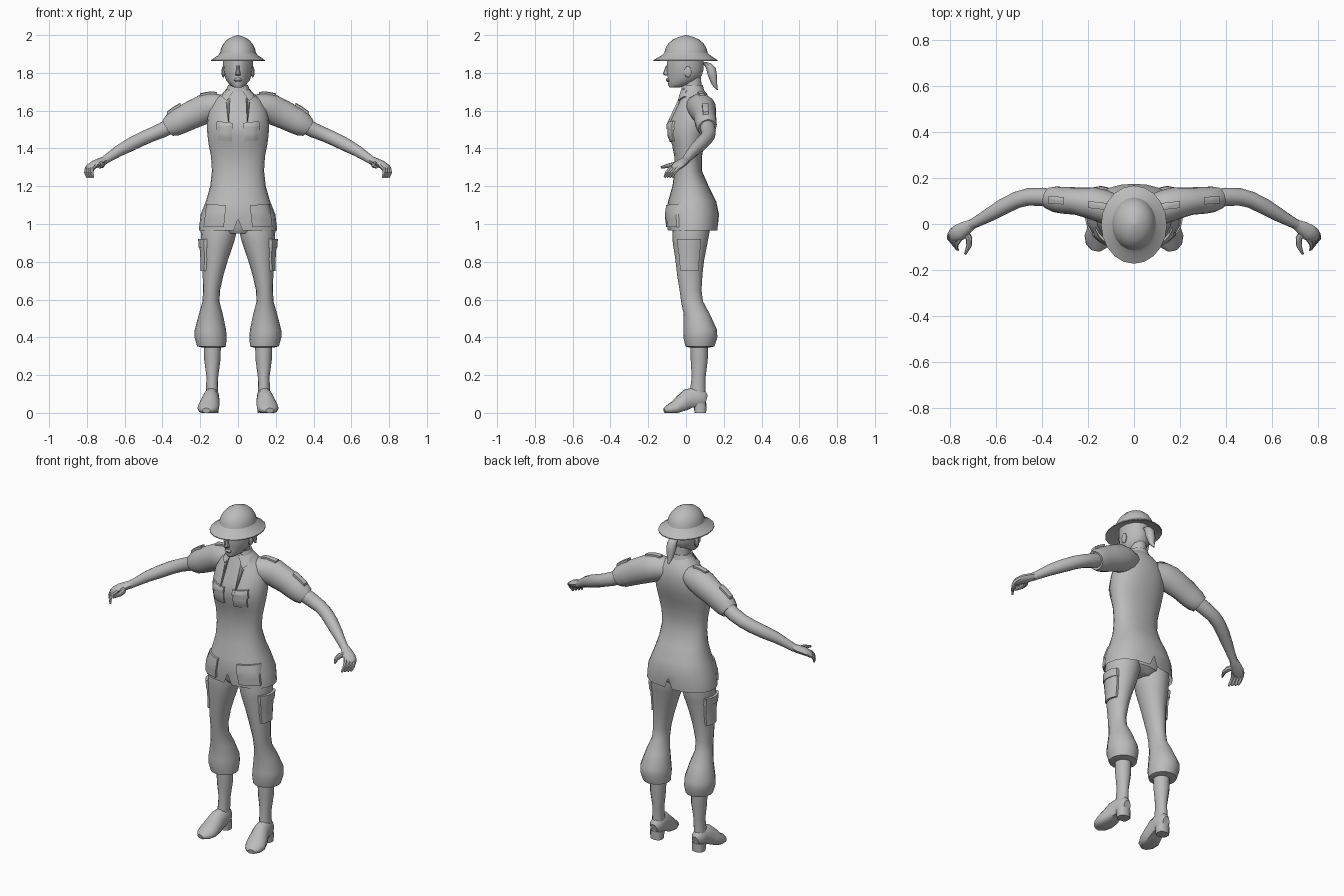
import bpy, bmesh, math
from mathutils import Vector
from mathutils.bvhtree import BVHTree

grey = bpy.data.materials.new("plain grey")
grey.diffuse_color = (0.5, 0.5, 0.5, 1)


def finish(name, bm, angle=40):
    bmesh.ops.recalc_face_normals(bm, faces=bm.faces)
    me = bpy.data.meshes.new(name)
    bm.to_mesh(me)
    tree = BVHTree.FromBMesh(bm)
    bm.free()
    me.materials.append(grey)
    ob = bpy.data.objects.new(name, me)
    bpy.context.collection.objects.link(ob)
    bpy.ops.object.select_all(action='DESELECT')
    ob.select_set(True)
    bpy.context.view_layer.objects.active = ob
    bpy.ops.object.shade_smooth_by_angle(angle=math.radians(angle))
    return tree


def loft(name, rings, n=16, path=False, power=1.0, caps=(True, True), tweak=None, side=1, angle=40):
    """Skin rings (x, y, z, ra, rb): level rings, or rings square to a path."""
    bm = bmesh.new()
    rows = []
    for i, (x, y, z, ra, rb) in enumerate(rings):
        u, v = Vector((1, 0, 0)), Vector((0, 1, 0))
        if path:
            a, b = rings[max(i - 1, 0)], rings[min(i + 1, len(rings) - 1)]
            t = (Vector(b[:3]) - Vector(a[:3])).normalized()
            u = t.cross(Vector((0, 0, 1))).normalized()
            v = u.cross(t)
        row = []
        for k in range(n):
            c, s = math.cos(2 * math.pi * k / n), math.sin(2 * math.pi * k / n)
            c = math.copysign(abs(c) ** power, c)
            s = math.copysign(abs(s) ** power, s)
            co = Vector((x, y, z)) + u * ra * c + v * rb * s
            if tweak:
                tweak(co, i, k)
            co.x *= side
            row.append(bm.verts.new(co))
        rows.append(row)
    for p, q in zip(rows, rows[1:]):
        for k in range(n):
            bm.faces.new((p[k], p[(k + 1) % n], q[(k + 1) % n], q[k]))
    if caps[0]:
        bm.faces.new(rows[0])
    if caps[1]:
        bm.faces.new(rows[-1])
    return finish(name, bm, angle)


def patch(name, tree, corners, direction, thick, n=6):
    """Thin plate draped on a surface by casting a grid of rays."""
    a, b, c, d = [Vector(p) for p in corners]
    ray = Vector(direction)
    bm = bmesh.new()
    top, low = {}, {}
    for i in range(n + 1):
        for j in range(n + 1):
            s, t = i / n, j / n
            p = a.lerp(b, s).lerp(d.lerp(c, s), t)
            hit = tree.ray_cast(p - ray, ray)[0]
            if hit is None:
                hit = tree.find_nearest(p)[0]
            top[i, j] = bm.verts.new(hit - ray * thick)
            low[i, j] = bm.verts.new(hit + ray * 0.01)
    for i in range(n):
        for j in range(n):
            for g in (top, low):
                bm.faces.new((g[i, j], g[i + 1, j], g[i + 1, j + 1], g[i, j + 1]))
        for p, q in (((i, 0), (i + 1, 0)), ((i, n), (i + 1, n)), ((0, i), (0, i + 1)), ((n, i), (n, i + 1))):
            bm.faces.new((top[p], top[q], low[q], low[p]))
    finish(name, bm)


def ball(name, centre, size, n=10):
    x, y, z = centre
    rx, ry, rz = size
    rings = [(x, y, z - rz * math.cos(a), rx * math.sin(a), ry * math.sin(a))
             for a in [0.1 + (math.pi - 0.2) * i / 6 for i in range(7)]]
    loft(name, rings, n)


# Shirt body, with bust and hem slits at front and back
def shape_shirt(co, ring, k):
    if co.y < 0:
        co.y -= 0.028 * math.exp(-(abs(co.x) - 0.07) ** 2 / 0.003 - (co.z - 1.5) ** 2 / 0.005)
    if ring == 0:
        if k in (6, 18):
            co.z += 0.06
        elif k in (5, 7, 17, 19):
            co.x *= 0.4


shirt_rows = [(.965, .208, -.1, .17), (1.05, .198, -.105, .175), (1.12, .17, -.095, .16),
              (1.2, .147, -.072, .12), (1.28, .138, -.06, .085), (1.36, .143, -.062, .085),
              (1.42, .155, -.07, .095), (1.47, .162, -.075, .11), (1.52, .165, -.075, .125),
              (1.56, .162, -.068, .133), (1.6, .155, -.058, .135), (1.65, .13, -.04, .13),
              (1.69, .085, -.025, .11), (1.72, .056, -.012, .085)]
shirt = loft("shirt", [(0, (f + b) / 2, z, rx, (b - f) / 2) for z, rx, f, b in shirt_rows],
             24, power=0.9, caps=(False, True), tweak=shape_shirt)
loft("trouser_seat", [(0, .02, .95, .08, .075), (0, .025, .98, .16, .1), (0, .03, 1.08, .165, .1)])

# Neck, collar band and head
loft("neck", [(0, .04, 1.68, .05, .048), (0, .035, 1.73, .043, .048), (0, .03, 1.8, .045, .05)], 14)
loft("collar_band", [(0, .036, 1.70, .068, .062), (0, .034, 1.735, .052, .055),
                     (0, .034, 1.733, .044, .047)], 16, caps=(False, False))


def shape_face(co, ring, k):
    # jaw narrows to the front, brow sits back a little
    if co.y < -.04:
        co.x *= 0.85


loft("head", [(0, -.062, 1.722, .022, .026), (0, -.042, 1.735, .046, .053), (0, -.017, 1.76, .062, .078),
              (0, -.008, 1.785, .071, .092), (0, -.004, 1.815, .077, .098), (0, -.004, 1.85, .08, .098),
              (0, 0, 1.9, .08, .098)], 18, tweak=shape_face)
loft("nose", [(0, -.1, 1.785, .012, .012), (0, -.106, 1.795, .014, .017),
              (0, -.1, 1.815, .009, .015), (0, -.096, 1.84, .008, .01)], 8)
loft("lips", [(0, -.088, 1.752, .014, .012), (0, -.094, 1.762, .022, .013), (0, -.094, 1.772, .012, .009)], 8)

# Ponytail
loft("ponytail", [(0, .165, 1.71, .005, .004), (0, .15, 1.74, .017, .016), (0, .14, 1.785, .027, .025),
                  (0, .132, 1.825, .028, .027), (0, .112, 1.85, .02, .024), (0, .09, 1.858, .012, .015)], 10)

# Brimmed helmet
loft("helmet", [(0, 0, 1.885, .088, .11), (0, -.003, 1.862, .143, .17), (0, -.003, 1.867, .143, .17),
                (0, 0, 1.892, .108, .13), (0, 0, 1.906, .095, .115), (0, 0, 1.93, .09, .109),
                (0, 0, 1.955, .077, .094), (0, 0, 1.977, .056, .069), (0, 0, 1.991, .03, .036),
                (0, 0, 2.0, .003, .003)], 20, angle=25)


# Boot sole: flat under the toes, raised at the arch
def shape_foot(co, ring, k):
    arch = min(max((co.y + .02) / .05, 0), 1) * .03
    co.z = max(co.z, arch)


for s, tag in ((1, "left"), (-1, "right")):
    ball(tag + "_ear", (s * .078, .01, 1.805), (.01, .02, .03))

    # Sleeve with turned-up end, then bare arm
    sleeve = loft(tag + "_sleeve", [(.08, .06, 1.625, .065, .06), (.13, .075, 1.62, .072, .074),
                                    (.18, .09, 1.607, .07, .079), (.25, .1, 1.575, .06, .074),
                                    (.31, .103, 1.545, .058, .07), (.345, .108, 1.525, .056, .064),
                                    (.37, .113, 1.51, .048, .051), (.362, .112, 1.514, .04, .042)],
                  16, path=True, side=s)
    loft(tag + "_arm", [(.32, .105, 1.538, .04, .042), (.40, .118, 1.497, .04, .04),
                        (.46, .118, 1.472, .038, .037), (.51, .105, 1.45, .036, .037),
                        (.57, .075, 1.42, .035, .036), (.63, .04, 1.388, .03, .031),
                        (.68, .012, 1.355, .024, .025), (.715, -.006, 1.332, .021, .022)],
         12, path=True, side=s)

    # Hand
    loft(tag + "_palm", [(.70, .002, 1.342, .02, .02), (.73, -.016, 1.327, .03, .022),
                         (.76, -.036, 1.315, .036, .021), (.785, -.052, 1.3, .033, .017),
                         (.793, -.06, 1.29, .02, .01)], 10, path=True, side=s)
    for f in range(4):
        k = f * 2 / 3 - 1
        x, y = .78 + .016 * k, -.05 + .02 * k
        loft(f"{tag}_finger_{f + 1}", [(x - .01, y + .008, 1.308, .01, .012), (x + .007, y - .015, 1.292, .01, .011),
                                       (x + .01, y - .033, 1.27, .009, .01), (x + .002, y - .043, 1.247, .005, .006)],
             6, path=True, side=s)
    loft(tag + "_thumb", [(.742, -.025, 1.32, .016, .016), (.718, -.062, 1.313, .015, .015),
                          (.718, -.095, 1.308, .012, .012), (.735, -.132, 1.3, .005, .006)],
         8, path=True, side=s)

    # Baggy trouser leg gathered below the knee
    leg = loft(tag + "_trouser_leg", [(.135, .07, .345, .05, .048), (.14, .074, .352, .076, .077),
                                      (.145, .076, .40, .085, .09), (.146, .076, .44, .083, .088),
                                      (.144, .058, .52, .064, .07), (.143, .032, .59, .045, .058),
                                      (.14, .024, .65, .045, .058), (.132, .02, .73, .055, .067),
                                      (.12, .02, .81, .067, .076), (.108, .022, .9, .086, .092),
                                      (.101, .027, .97, .097, .1), (.1, .03, 1.05, .08, .09)],
               16, side=s)

    # Tall boot: shaft, foot and heel block
    loft(tag + "_boot_shaft", [(.138, .062, .05, .034, .044), (.138, .062, .11, .032, .042),
                               (.136, .067, .19, .031, .037), (.136, .07, .28, .043, .045),
                               (.136, .07, .37, .046, .047)], 12, side=s)
    loft(tag + "_boot_foot", [(.138, .107, .065, .022, .03), (.138, .09, .07, .036, .05),
                              (.139, .055, .078, .04, .06), (.143, .015, .07, .045, .06),
                              (.15, -.02, .046, .053, .052), (.158, -.06, .025, .058, .038),
                              (.164, -.095, .016, .046, .026), (.168, -.115, .012, .022, .014)],
         14, path=True, tweak=shape_foot, side=s)
    loft(tag + "_boot_heel", [(.138, .076, 0, .035, .031), (.138, .074, .05, .037, .034)],
         12, power=0.7, side=s)

    # Chest and hip pockets, chest flaps, collar points
    def front(x1, z1, x2, z2, x3, z3, x4, z4):
        return [(s * x, -.5, z) for x, z in ((x1, z1), (x2, z2), (x3, z3), (x4, z4))]

    back_ray, down_ray = (0, 1, 0), (0, 0, -1)
    patch(tag + "_chest_pocket", shirt, front(.032, 1.435, .108, 1.44, .112, 1.53, .03, 1.53), back_ray, .007)
    patch(tag + "_chest_flap", shirt, front(.028, 1.505, .118, 1.5, .112, 1.545, .028, 1.535), back_ray, .012)
    patch(tag + "_hip_pocket", shirt, front(.075, .985, .182, .985, .168, 1.105, .063, 1.1), back_ray, .014)
    patch(tag + "_collar_point", shirt, front(.018, 1.712, .062, 1.725, .088, 1.675, .06, 1.652), back_ray, .012)

    # Thigh pocket and its flap
    patch(tag + "_thigh_pocket", leg, [(s * .5, y, z) for y, z in
          ((-.03, .75), (.065, .75), (.08, .915), (-.045, .915))], (-s, 0, 0), .012)
    patch(tag + "_thigh_flap", leg, [(s * .5, y, z) for y, z in
          ((-.045, .875), (.078, .875), (.08, .92), (-.047, .92))], (-s, 0, 0), .017)

    # Shoulder strap and sleeve tab
    patch(tag + "_shoulder_strap", sleeve, [(s * x, y, 1.9) for x, y in
          ((.11, .06), (.2, .07), (.2, .1), (.11, .09))], down_ray, .01)
    patch(tag + "_sleeve_tab", sleeve, [(s * x, y, 1.9) for x, y in
          ((.305, .085), (.375, .09), (.375, .12), (.305, .118))], down_ray, .014)
